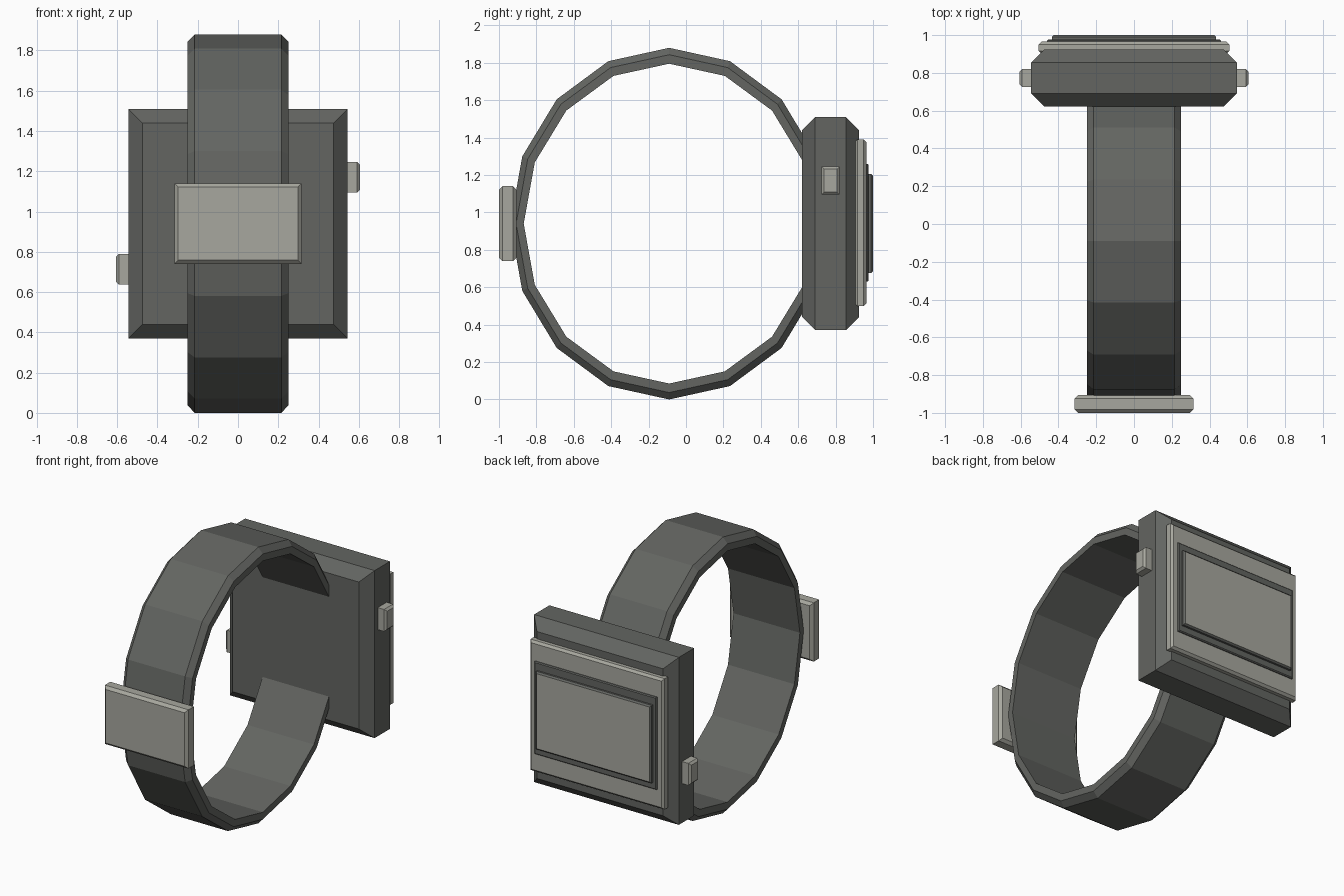
import bpy, bmesh
from math import sin, cos, pi
from mathutils import Vector

cube = bpy.data.objects.get("Cube")
if cube:
    bpy.data.objects.remove(cube)


def material(name, rgb):
    m = bpy.data.materials.new(name)
    m.use_nodes = True
    m.diffuse_color = (*rgb, 1)
    m.node_tree.nodes["Principled BSDF"].inputs["Base Color"].default_value = (*rgb, 1)
    return m


DARK = material("dark grey", (0.125, 0.13, 0.12))
LIGHT = material("light warm grey", (0.39, 0.39, 0.345))
MID_Z = 0.94


def finish(name, bm, *mats):
    bmesh.ops.recalc_face_normals(bm, faces=bm.faces)
    mesh = bpy.data.meshes.new(name)
    bm.to_mesh(mesh)
    bm.free()
    for m in mats:
        mesh.materials.append(m)
    obj = bpy.data.objects.new(name, mesh)
    bpy.context.collection.objects.link(obj)
    return obj


def slab(name, mat, axis, center, half, start=0.0, end=0.0):
    """Box whose rims at the two ends of one axis are chamfered."""
    bm = bmesh.new()
    others = [i for i in range(3) if i != axis]
    depth = half[axis]
    rings = []
    for pos, inset in ((-depth, start), (start - depth, 0), (depth - end, 0), (depth, end)):
        if rings and inset == 0 and pos in (-depth, ) and start == 0:
            continue
        ring = []
        for sa, sb in ((-1, -1), (1, -1), (1, 1), (-1, 1)):
            p = Vector(center)
            p[axis] += pos
            p[others[0]] += sa * (half[others[0]] - inset)
            p[others[1]] += sb * (half[others[1]] - inset)
            ring.append(bm.verts.new(p))
        rings.append(ring)
    for a, b in zip(rings, rings[1:]):
        for i in range(4):
            j = (i + 1) % 4
            bm.faces.new((a[i], a[j], b[j], b[i]))
    bm.faces.new(rings[0])
    bm.faces.new(rings[-1])
    bmesh.ops.remove_doubles(bm, verts=bm.verts, dist=0.0001)
    return finish(name, bm, mat)


# Strap: sixteen-sided oval loop with chamfered outer rims
SIDES = 16
section = [(-0.25, 0.085), (-0.25, 0.037), (-0.215, 0), (0.215, 0), (0.25, 0.037), (0.25, 0.085)]
bm = bmesh.new()
loops = []
for k in range(SIDES):
    a = 2 * pi * k / SIDES
    loops.append([bm.verts.new((x, -0.09 + (0.85 - d * 0.85) * sin(a), MID_Z + (0.94 - d) * cos(a)))
                  for x, d in section])
for k in range(SIDES):
    p, q = loops[k], loops[(k + 1) % SIDES]
    for i in range(len(section)):
        j = (i + 1) % len(section)
        bm.faces.new((p[i], p[j], q[j], q[i]))
finish("strap", bm, DARK)

# Clasp
slab("clasp", LIGHT, 1, (0, -0.953, MID_Z), (0.315, 0.047, 0.2), 0.018, 0.018)

# Case and the layers of its display
slab("case", DARK, 1, (0, 0.773, MID_Z), (0.545, 0.152, 0.57), 0.07, 0.07)
slab("bezel", LIGHT, 1, (0, 0.933, 0.945), (0.505, 0.032, 0.445), 0.015, 0.015)
slab("screen_frame", DARK, 1, (0, 0.965, 0.945), (0.46, 0.012, 0.315), 0, 0.006)
screen = slab("screen", DARK, 1, (0, 0.985, 0.94), (0.435, 0.015, 0.265), 0, 0.01)
screen.data.materials.append(LIGHT)
for face in screen.data.polygons:
    face.material_index = int(face.normal.y > 0.9)

# Side buttons
for name, side, z in (("left_button", 1, 1.17), ("right_button", -1, 0.713)):
    slab(name, LIGHT, 0, (side * 0.565, 0.773, z), (0.041, 0.048, 0.075),
         0.014 if side < 0 else 0, 0.014 if side > 0 else 0)
